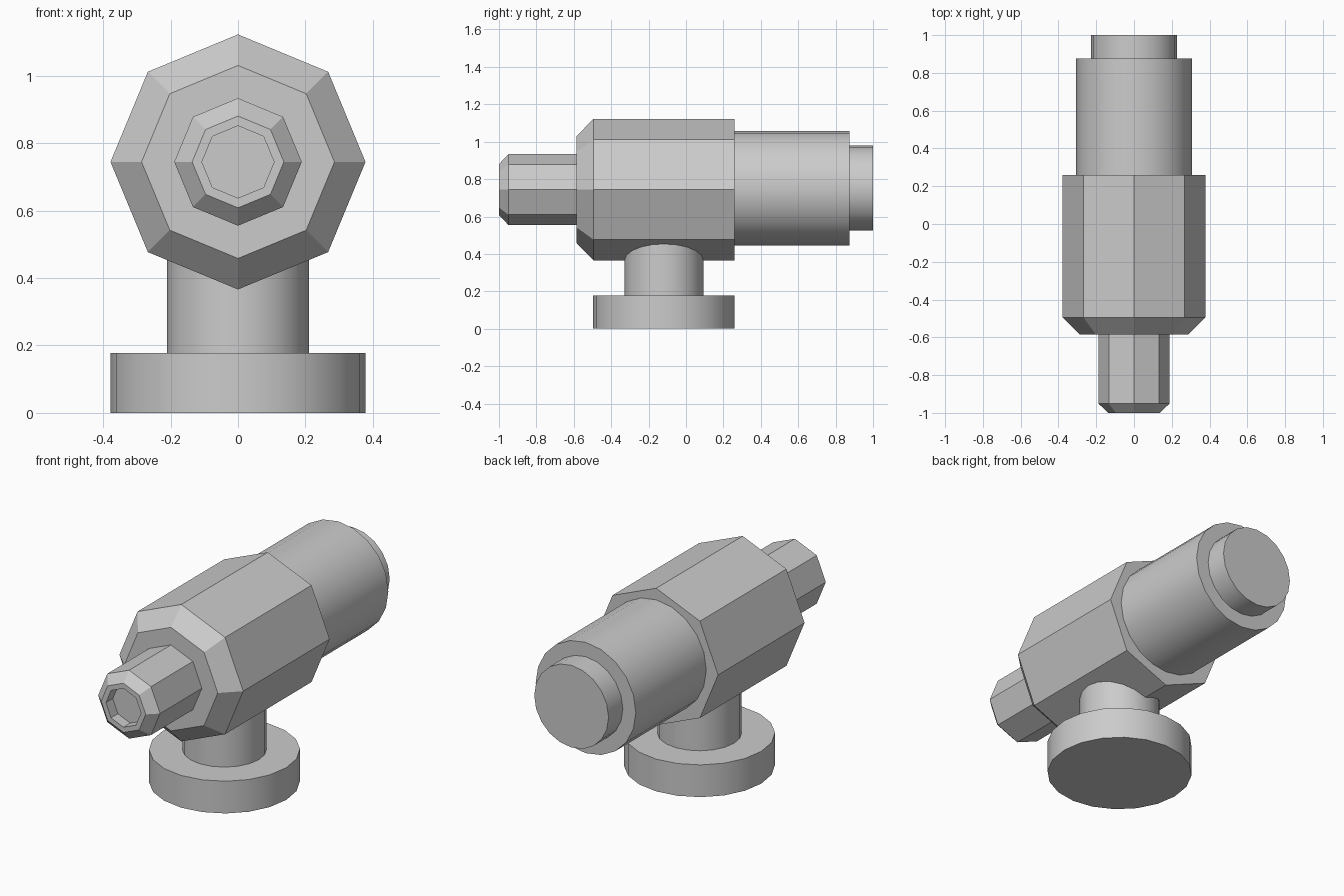
import bpy, bmesh
from math import sin, cos, pi, radians

if "Cube" in bpy.data.objects:
    bpy.data.objects.remove(bpy.data.objects["Cube"])


def lathe(name, profile, sides, centre, along_y=True, smooth=True):
    """Closed turned solid; profile is (position along axis, radius)."""
    bm = bmesh.new()
    cx, cy, cz = centre
    rings = []
    for t, r in profile:
        ring = []
        for i in range(sides):
            a = 2 * pi * i / sides
            u, v = r * sin(a), r * cos(a)
            co = (cx + u, cy + t, cz + v) if along_y else (cx + u, cy + v, cz + t)
            ring.append(bm.verts.new(co))
        rings.append(ring)
    for a, b in zip(rings, rings[1:]):
        for i in range(sides):
            j = (i + 1) % sides
            bm.faces.new((a[i], a[j], b[j], b[i]))
    bm.faces.new(rings[0])
    bm.faces.new(rings[-1])
    bmesh.ops.recalc_face_normals(bm, faces=bm.faces)
    mesh = bpy.data.meshes.new(name)
    bm.to_mesh(mesh)
    bm.free()
    obj = bpy.data.objects.new(name, mesh)
    bpy.context.collection.objects.link(obj)
    if smooth:
        bpy.ops.object.select_all(action='DESELECT')
        obj.select_set(True)
        bpy.context.view_layer.objects.active = obj
        bpy.ops.object.shade_smooth_by_angle(angle=radians(30))
    return obj


front_axis = (0, 0, 0.744)
rear_axis = (0, 0, 0.752)
base_axis = (0, -0.118, 0)

# Eight-sided housing with chamfered front
lathe("housing", [(-0.585, 0.286), (-0.495, 0.378), (0.26, 0.378)],
      8, front_axis, smooth=False)

# Eight-sided nozzle with a shallow recess in its tip
lathe("nozzle", [(-0.94, 0.107), (-1.0, 0.107), (-1.0, 0.136),
                 (-0.95, 0.189), (-0.58, 0.189)],
      8, front_axis, smooth=False)

# Round rear barrel and its stepped end cap
lathe("rear_barrel", [(0.255, 0.306), (0.875, 0.306), (0.875, 0.227), (1.0, 0.227)],
      20, rear_axis)

# Round foot with the stem rising into the housing
lathe("base_and_stem", [(0, 0.378), (0.178, 0.378), (0.178, 0.211), (0.5, 0.211)],
      20, base_axis, along_y=False)
